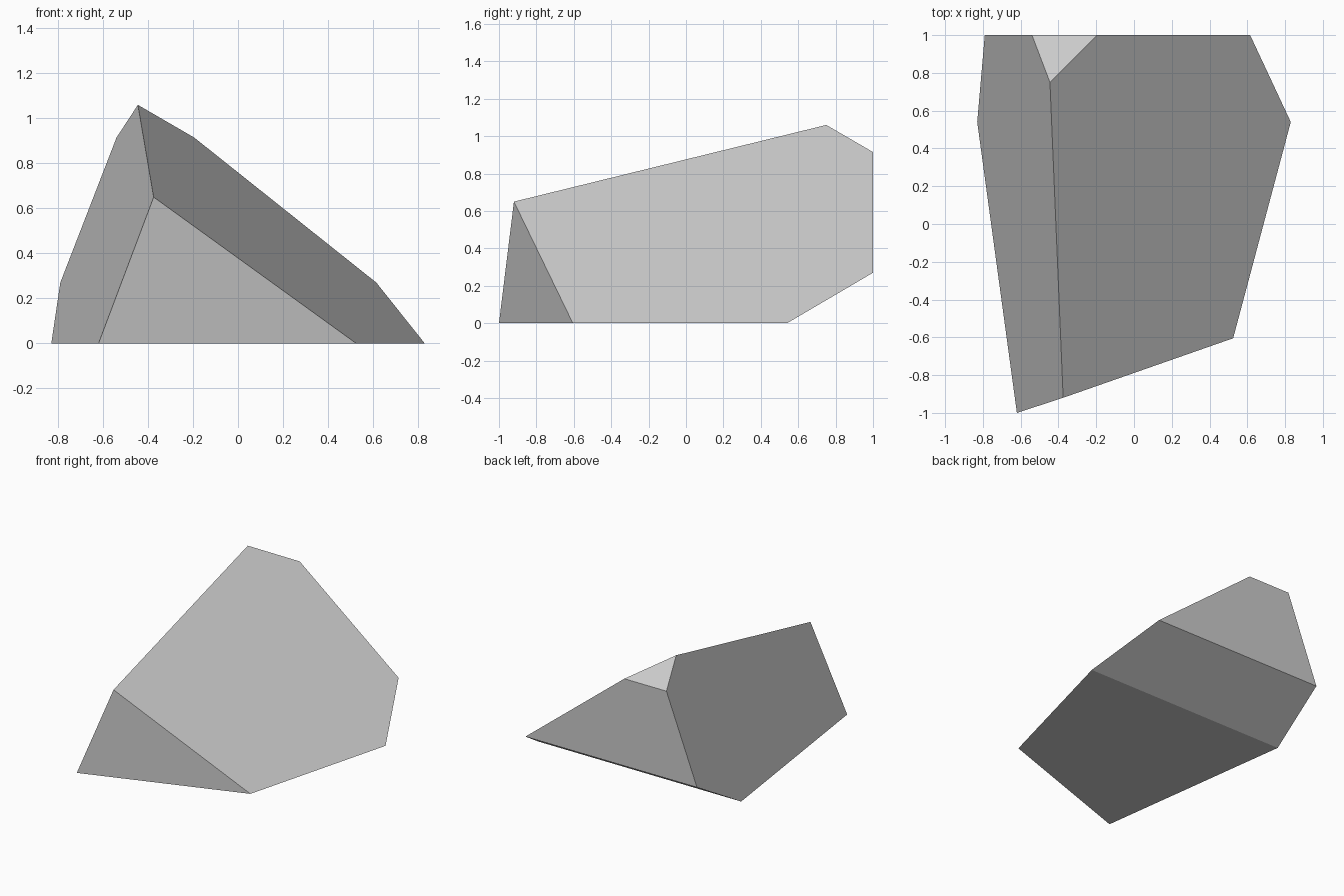
import bpy
import bmesh

# Remove the default cube only
default_cube = bpy.data.objects.get("Cube")
if default_cube:
    bpy.data.objects.remove(default_cube, do_unlink=True)


def make_material(name, colour):
    material = bpy.data.materials.new(name)
    material.use_nodes = True
    material.diffuse_color = colour
    shader = next(n for n in material.node_tree.nodes if n.type == "BSDF_PRINCIPLED")
    shader.inputs["Base Color"].default_value = colour
    return material


# Corners of the faceted rock
corners = {
    "base_front_right": (-0.62, -1.0, 0),
    "base_front_left": (0.525, -0.605, 0),
    "base_back_left": (0.83, 0.54, 0),
    "base_back_right": (-0.83, 0.54, 0),
    "back_low_left": (0.615, 1.0, 0.27),
    "back_low_right": (-0.79, 1.0, 0.27),
    "back_high_left": (-0.195, 1.0, 0.915),
    "back_high_right": (-0.54, 1.0, 0.915),
    "peak": (-0.445, 0.75, 1.06),
    "ridge_front": (-0.375, -0.92, 0.65),
}

# Each flat facet, as a loop of named corners
facets = {
    "underside": "base_front_right base_back_right base_back_left base_front_left",
    "front": "base_front_right base_front_left ridge_front",
    "left_slope": "base_front_left base_back_left back_low_left "
                  "back_high_left peak ridge_front",
    "right_slope": "base_front_right ridge_front peak "
                   "back_high_right back_low_right base_back_right",
    "back": "back_low_left back_low_right back_high_right back_high_left",
    "back_undercut": "base_back_left base_back_right back_low_right back_low_left",
    "peak_chip": "back_high_right peak back_high_left",
}

# Build the closed solid with flat shading
bm = bmesh.new()
verts = {name: bm.verts.new(position) for name, position in corners.items()}
for loop in facets.values():
    face = bm.faces.new([verts[name] for name in loop.split()])
    face.smooth = False
bmesh.ops.recalc_face_normals(bm, faces=bm.faces[:])

mesh = bpy.data.meshes.new("rock")
bm.to_mesh(mesh)
bm.free()
mesh.materials.append(make_material("stone grey", (0.6, 0.6, 0.6, 1.0)))
rock = bpy.data.objects.new("rock", mesh)
bpy.context.collection.objects.link(rock)
